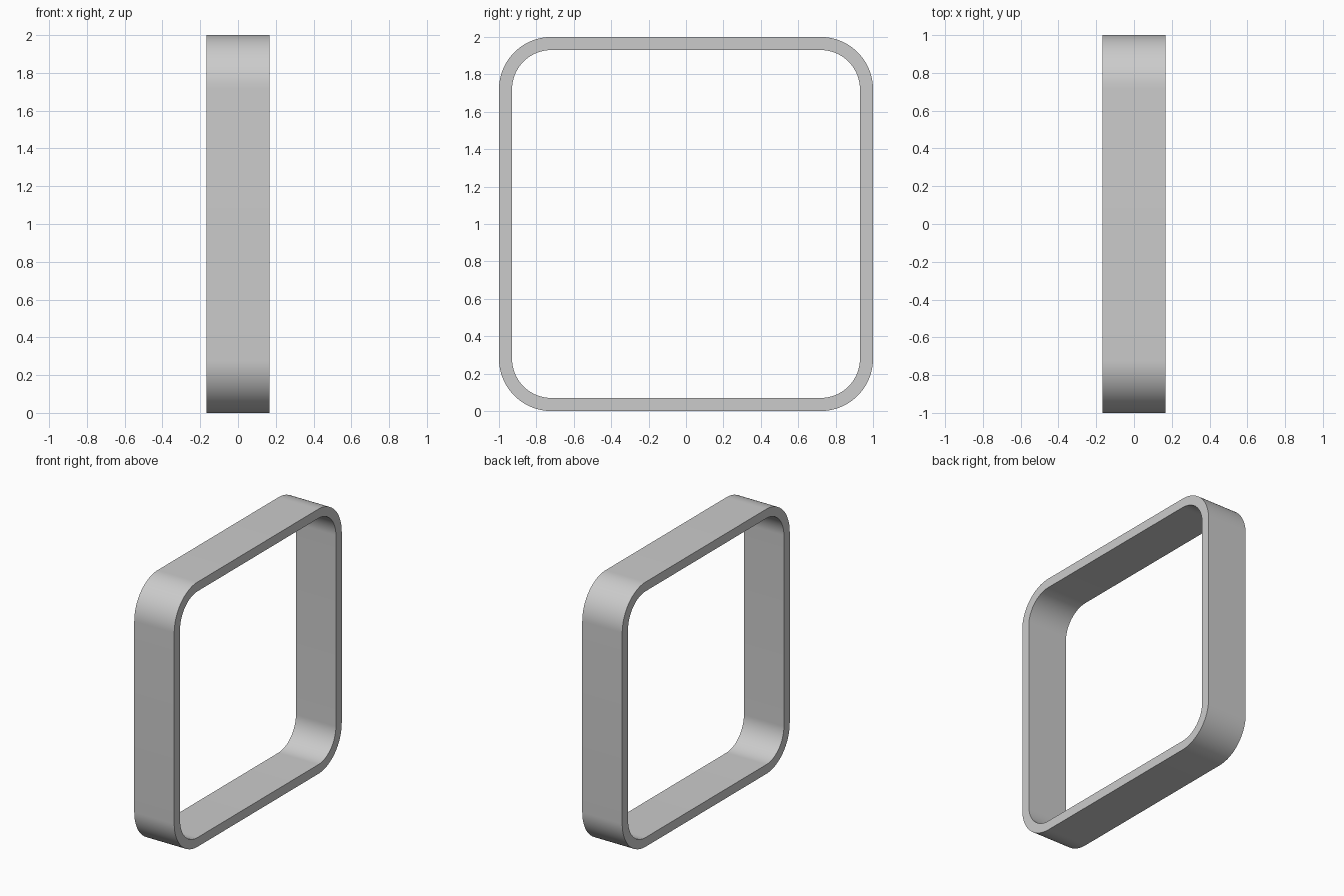
import bpy, bmesh
from math import sin, cos, pi, radians

if "Cube" in bpy.data.objects:
    bpy.data.objects.remove(bpy.data.objects["Cube"])

HALF_WIDTH = 0.167   # half depth along x
WALL = 0.07          # band thickness
RADIUS = 0.28        # outer corner radius
STEPS = 24           # segments per corner


def rounded_square(half, radius):
    """Points (y, z) of a rounded square centred at z = 1."""
    pts = []
    for q, (sy, sz) in enumerate([(1, 1), (-1, 1), (-1, -1), (1, -1)]):
        for i in range(STEPS + 1):
            a = (q + i / STEPS) * pi / 2
            pts.append((sy * (half - radius) + radius * cos(a),
                        1 + sz * (half - radius) + radius * sin(a)))
    return pts


# Square band with concentric rounded corners
bm = bmesh.new()
outer = rounded_square(1.0, RADIUS)
inner = rounded_square(1.0 - WALL, RADIUS - WALL)
section = [(outer, -HALF_WIDTH), (outer, HALF_WIDTH),
           (inner, HALF_WIDTH), (inner, -HALF_WIDTH)]
loops = [[bm.verts.new((x, y, z)) for y, z in pts] for pts, x in section]
n = len(outer)
for k in range(4):
    a, b = loops[k], loops[(k + 1) % 4]
    for i in range(n):
        j = (i + 1) % n
        bm.faces.new((a[i], a[j], b[j], b[i]))
bmesh.ops.recalc_face_normals(bm, faces=bm.faces)

mesh = bpy.data.meshes.new("square_frame")
bm.to_mesh(mesh)
bm.free()
frame = bpy.data.objects.new("square_frame", mesh)
bpy.context.collection.objects.link(frame)

# Smooth corners, sharp rims
bpy.context.view_layer.objects.active = frame
frame.select_set(True)
bpy.ops.object.shade_smooth_by_angle(angle=radians(30))
